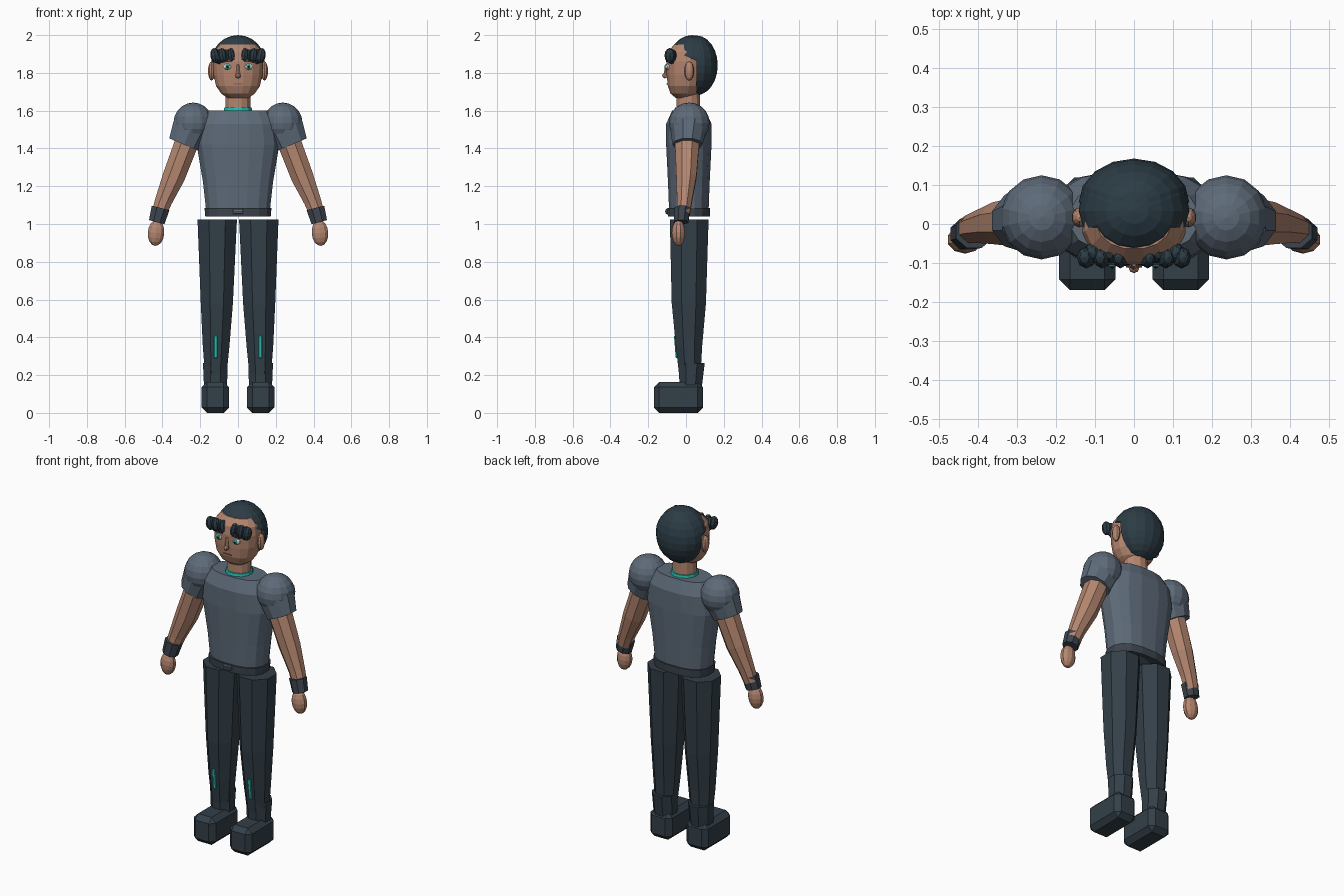
import bpy, bmesh, math
from mathutils import Matrix, Vector

if "Cube" in bpy.data.objects:
    bpy.data.objects.remove(bpy.data.objects["Cube"], do_unlink=True)


def material(name, r, g, b):
    m = bpy.data.materials.new(name)
    m.use_nodes = True
    m.diffuse_color = (r, g, b, 1)
    m.node_tree.nodes["Principled BSDF"].inputs["Base Color"].default_value = (r, g, b, 1)
    return m


SKIN = material("skin", 0.46, 0.24, 0.16)
HAIR = material("hair", 0.025, 0.045, 0.06)
SHIRT = material("grey shirt", 0.11, 0.145, 0.19)
CLOTH = material("dark cloth", 0.033, 0.05, 0.065)
TRIM = material("dark trim", 0.045, 0.058, 0.075)
TEAL = material("teal", 0.02, 0.5, 0.43)
WHITE = material("eye white", 0.75, 0.75, 0.72)
BLACK = material("black", 0.01, 0.01, 0.012)
METAL = material("buckle grey", 0.13, 0.16, 0.18)
LIP = material("lip", 0.25, 0.10, 0.08)


def finish(bm, name, mat):
    bmesh.ops.recalc_face_normals(bm, faces=bm.faces[:])
    me = bpy.data.meshes.new(name)
    bm.to_mesh(me)
    bm.free()
    me.materials.append(mat)
    ob = bpy.data.objects.new(name, me)
    bpy.context.collection.objects.link(ob)
    return ob


def loft(name, mat, rings, n=8, power=2.0, side=1, tilt=0.0):
    """Skin rings of (x, y, z, rx, ry); tilt leans every ring about y."""
    bm = bmesh.new()
    loops = []
    for x, y, z, rx, ry in rings:
        loop = []
        for i in range(n):
            a = 2 * math.pi * (i + 0.5) / n
            c, s = math.cos(a), math.sin(a)
            u = math.copysign(abs(c) ** (2 / power), c) * rx
            v = math.copysign(abs(s) ** (2 / power), s) * ry
            loop.append(bm.verts.new((side * (x + u * math.cos(tilt)), y + v,
                                      z + u * math.sin(tilt))))
        loops.append(loop)
    for a, b in zip(loops, loops[1:]):
        for i in range(n):
            j = (i + 1) % n
            bm.faces.new((a[i], a[j], b[j], b[i]))
    bm.faces.new(loops[0])
    bm.faces.new(loops[-1])
    return finish(bm, name, mat)


def ball(name, mat, loc, size, seg=12, rings=8, cut=None, lean=0.0):
    """Ellipsoid; cut = (point, normal) keeps the part on the normal's side."""
    bm = bmesh.new()
    m = Matrix.Translation(loc) @ Matrix.Rotation(lean, 4, 'Y') @ Matrix.Diagonal((*size, 1))
    bmesh.ops.create_uvsphere(bm, u_segments=seg, v_segments=rings, radius=1, matrix=m)
    if cut:
        geom = bm.verts[:] + bm.edges[:] + bm.faces[:]
        r = bmesh.ops.bisect_plane(bm, geom=geom, plane_co=Vector(cut[0]),
                                   plane_no=Vector(cut[1]), clear_inner=True)
        edges = [e for e in r["geom_cut"] if isinstance(e, bmesh.types.BMEdge)]
        bmesh.ops.contextual_create(bm, geom=edges)
    return finish(bm, name, mat)


def box(name, mat, loc, size, bevel=0.0, lean=0.0):
    bm = bmesh.new()
    m = Matrix.Translation(loc) @ Matrix.Rotation(lean, 4, 'X') @ Matrix.Diagonal((*size, 1))
    bmesh.ops.create_cube(bm, size=1, matrix=m)
    if bevel:
        bmesh.ops.bevel(bm, geom=bm.edges[:], offset=bevel, segments=1, affect='EDGES')
    return finish(bm, name, mat)


# Torso, belt and buckle
loft("shirt_body", SHIRT, [
    (0, .015, 1.04, .168, .105), (0, .015, 1.22, .188, .112), (0, .015, 1.42, .222, .122),
    (0, .015, 1.53, .21, .122), (0, .015, 1.6, .165, .09)], n=16, power=2.5)
loft("belt", TRIM, [(0, .015, 1.04, .176, .113), (0, .015, 1.085, .18, .115)], n=16, power=2.5)
box("belt_buckle", METAL, (0, -.1, 1.067), (.055, .016, .028), .004)
box("buckle_bar", TRIM, (0, -.109, 1.067), (.04, .004, .006))

# Neck and collar
loft("neck", SKIN, [(0, .012, 1.57, .07, .066), (0, .012, 1.73, .066, .062)], n=12)
loft("collar", TEAL, [(0, .012, 1.59, .08, .078), (0, .012, 1.616, .075, .073)], n=12)

# Head
loft("head", SKIN, [
    (0, -.01, 1.667, .055, .045), (0, -.008, 1.69, .09, .075), (0, -.005, 1.73, .118, .093),
    (0, 0, 1.79, .132, .104), (0, 0, 1.86, .135, .106), (0, .005, 1.91, .128, .103),
    (0, .02, 1.95, .1, .085)], n=16, power=2.2)
ball("hair_cap", HAIR, (0, .033, 1.85), (.145, .128, .15), 16, 12,
     cut=((0, .03, 1.875), (0, .45, 1)))
ball("hair_back", HAIR, (0, .055, 1.84), (.142, .113, .158), 16, 12,
     cut=((0, .055, 1.84), (0, 1, 0)))

# Face
ball("nose_tip", SKIN, (0, -.112, 1.785), (.014, .014, .014), 8, 6)
loft("nose_bridge", SKIN, [(0, -.105, 1.775, .014, .016), (0, -.1, 1.845, .007, .01)], n=6)
box("mouth", LIP, (0, -.098, 1.742), (.05, .008, .006))

for s, label in ((1, "left"), (-1, "right")):
    # Eyes, brows, ears and fringe
    ball(label + "_eye", WHITE, (s * .056, -.094, 1.832), (.024, .014, .016), 10, 6)
    ball(label + "_iris", TEAL, (s * .056, -.104, 1.832), (.012, .008, .014), 10, 6)
    ball(label + "_pupil", BLACK, (s * .056, -.111, 1.832), (.005, .003, .007), 8, 6)
    box(label + "_brow", HAIR, (s * .056, -.099, 1.862), (.05, .012, .008))
    ball(label + "_ear", SKIN, (s * .14, .017, 1.81), (.02, .026, .05), 10, 8)
    for i, x in enumerate((.035, .058, .082, .104, .122)):
        low = i % 2
        ball(f"{label}_fringe_lock_{i + 1}", HAIR,
             (s * x, -.086 + .012 * low, 1.892 - .006 * low),
             (.021 + .001 * i, .028, .04), 8, 6, lean=s * .15)

    # Shoulder, sleeve, arm, cuff and hand
    ball(label + "_shoulder", SHIRT, (s * .237, .017, 1.535), (.107, .108, .108), 14, 10)
    loft(label + "_sleeve", SHIRT, [(.285, .008, 1.42, .09, .08), (.245, .015, 1.52, .105, .1)],
         n=10, side=s, tilt=.4)
    loft(label + "_arm", SKIN, [
        (.42, -.015, 1.05, .043, .038), (.395, -.008, 1.12, .049, .043),
        (.34, .002, 1.25, .064, .058), (.272, .006, 1.43, .068, .07)], side=s, tilt=.36)
    loft(label + "_cuff", TRIM, [(.43, -.026, 1.01, .046, .042), (.41, -.02, 1.085, .052, .045)],
         side=s, tilt=.25)
    ball(label + "_hand", SKIN, (s * .434, -.04, .953), (.046, .036, .069), 10, 8, lean=-s * .08)

    # Trouser leg and glowing strip
    loft(label + "_leg", CLOTH, [
        (.118, .022, .14, .056, .056), (.116, .016, .35, .076, .075),
        (.112, .015, .58, .092, .098), (.11, .017, 1.025, .113, .111)], side=s)
    box(label + "_shin_strip", TEAL, (s * .118, -.05, .35), (.02, .018, .12), .003, lean=.08)

    # Boot
    loft(label + "_boot_shaft", CLOTH, [(.119, .025, .14, .066, .064), (.12, .03, .265, .071, .075)],
         side=s)
    box(label + "_boot", CLOTH, (s * .12, -.04, .082), (.145, .26, .164), .028)
